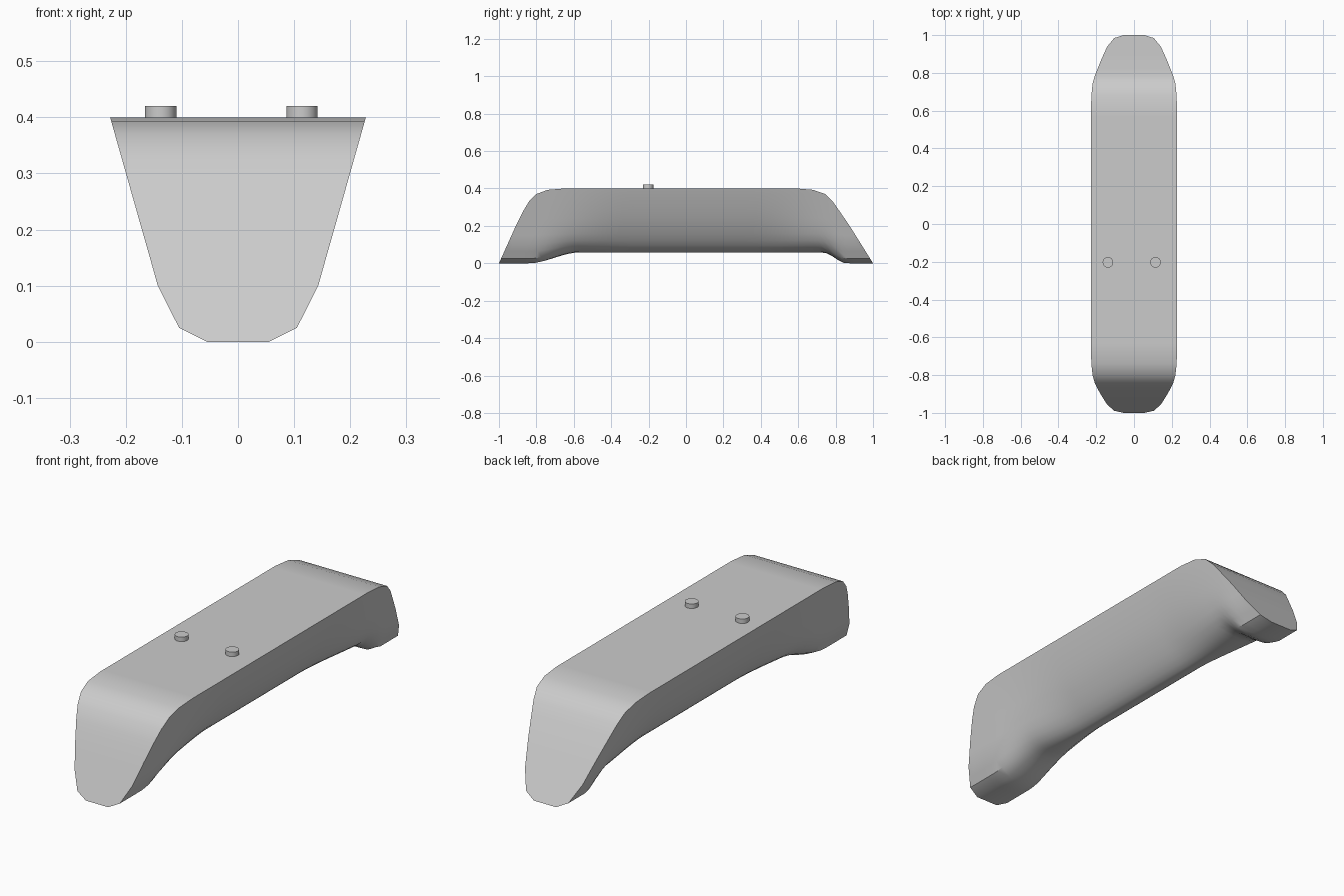
import bpy, bmesh

if "Cube" in bpy.data.objects:
    bpy.data.objects.remove(bpy.data.objects["Cube"])

# Side outline of the two sloping ends: (z, front y, back y)
ENDS = [(0.0, -1.0, 1.0), (0.2, -0.91, 0.875), (0.28, -0.87, 0.82), (0.33, -0.84, 0.785),
        (0.37, -0.80, 0.745), (0.3925, -0.74, 0.68), (0.4, -0.65, 0.59)]

# Lower half-section: (x, z at the feet, x, z in the rounded grip)
LOWER = [(0.157, 0.15, 0.156, 0.157), (0.143, 0.10, 0.140, 0.122), (0.124, 0.0625, 0.118, 0.096),
         (0.105, 0.025, 0.090, 0.075), (0.055, 0.0, 0.050, 0.062), (0.0, 0.0, 0.0, 0.058)]
UPPER = []
for z in (0.4, 0.3925, 0.37, 0.33, 0.28, 0.24, 0.2):
    w = 0.143 + (z - 0.1) * 0.283
    UPPER.append((w, z, w, z))
ROWS = UPPER + LOWER


def end_y(z, k):
    for a, b in zip(ENDS, ENDS[1:]):
        if z <= b[0]:
            return a[k] + (b[k] - a[k]) * (z - a[0]) / (b[0] - a[0])
    return ENDS[-1][k]


def smooth(t):
    t = min(1, max(0, t))
    return t * t * (3 - 2 * t)


def grip_blend(y):
    # 0 at the feet, 1 along the grip
    return smooth((y + 0.84) / 0.27) if y < 0 else smooth((0.86 - y) / 0.13)


def waist_blend(y):
    # 0 near the feet, 1 where the underside is narrowest
    return smooth((y + 0.78) / 0.5) if y < 0 else smooth((0.86 - y) / 0.5)


def finish(bm, name):
    bmesh.ops.remove_doubles(bm, verts=bm.verts, dist=1e-5)
    bmesh.ops.recalc_face_normals(bm, faces=bm.faces)
    me = bpy.data.meshes.new(name)
    bm.to_mesh(me)
    bm.free()
    ob = bpy.data.objects.new(name, me)
    bpy.context.collection.objects.link(ob)
    bpy.ops.object.select_all(action='DESELECT')
    ob.select_set(True)
    bpy.context.view_layer.objects.active = ob
    bpy.ops.object.shade_smooth_by_angle(angle=0.56)
    return ob


# Handle body: section rings lofted from the front end to the back end
bm = bmesh.new()
N = 64
rings = []
for j in range(N + 1):
    half = []
    for xe, ze, xm, zm in ROWS:
        y0, y1 = end_y(ze, 1), end_y(ze, 2)
        y = y0 + (y1 - y0) * j / N
        s = grip_blend(y)
        x, z = xe + (xm - xe) * s, ze + (zm - ze) * s
        waist = min(xm, 0.228 * ((zm - 0.058) / 0.342) ** 0.55)
        x += (waist - x) * waist_blend(y)
        half.append((x, y, z))
    right = [bm.verts.new(p) for p in half]
    left = [bm.verts.new((-x, y, z)) for x, y, z in half]
    rings.append(right + left[::-1])
n = len(rings[0])
for a, b in zip(rings, rings[1:]):
    for i in range(n):
        k = (i + 1) % n
        bm.faces.new((a[i], a[k], b[k], b[i]))
# Sloping end faces
for r in (rings[0], rings[-1]):
    for i in range(len(ROWS) - 1):
        bm.faces.new((r[i], r[i + 1], r[n - 2 - i], r[n - 1 - i]))
bmesh.ops.dissolve_degenerate(bm, dist=1e-6, edges=bm.edges)
finish(bm, "handle_body")

# Two small mounting pegs on top
for name, x in (("left_peg", -0.138), ("right_peg", 0.114)):
    bm = bmesh.new()
    bmesh.ops.create_cone(bm, cap_ends=True, segments=24, radius1=0.028, radius2=0.028, depth=0.03)
    bmesh.ops.translate(bm, verts=bm.verts, vec=(x, -0.203, 0.405))
    finish(bm, name)
